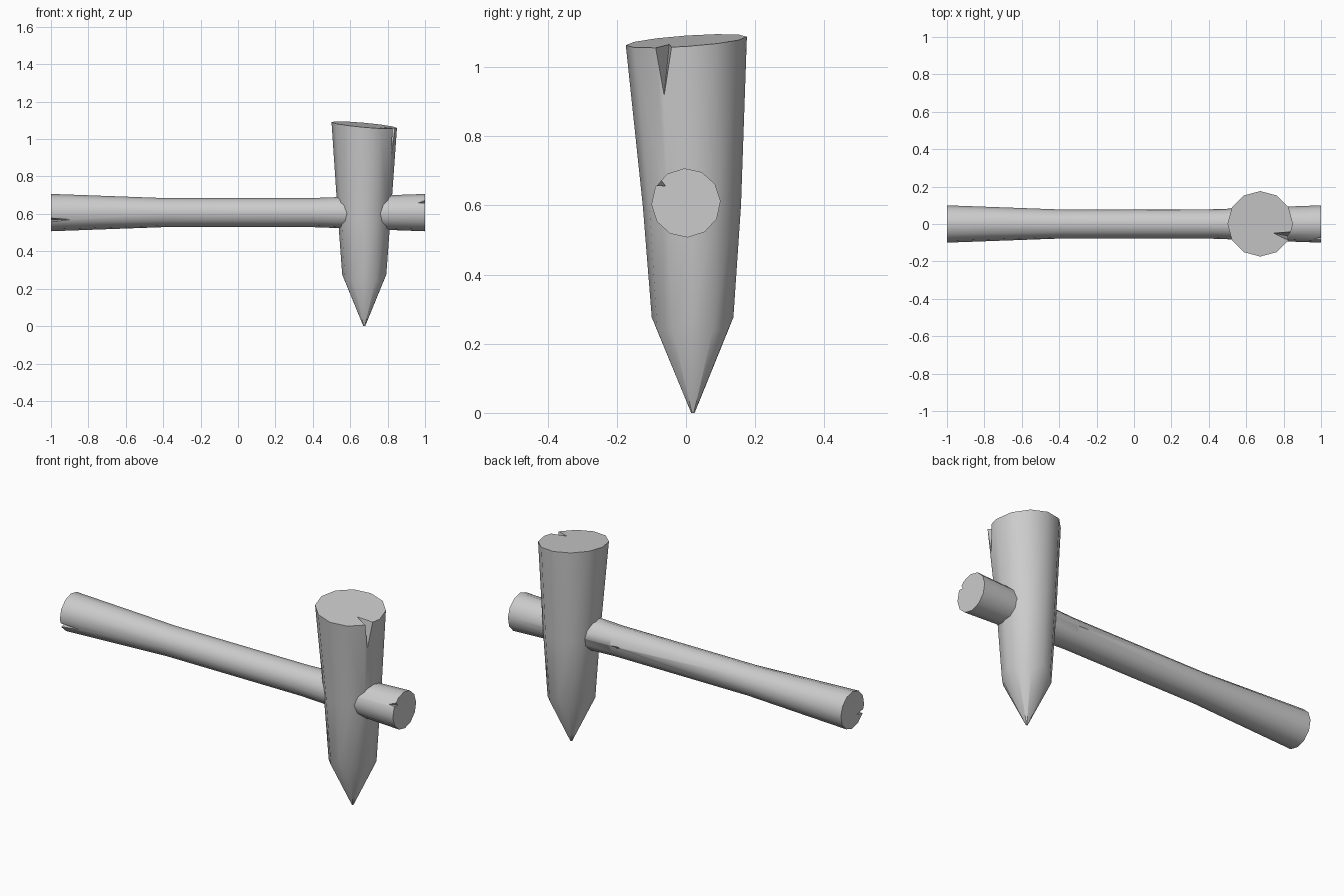
import bpy
from math import sin, cos, tau, pi, radians

if "Cube" in bpy.data.objects:
    bpy.data.objects.remove(bpy.data.objects["Cube"])

SIDES = 12
CX = 0.675  # x position of the stake


def mesh_object(name, verts, faces):
    mesh = bpy.data.meshes.new(name)
    mesh.from_pydata(verts, [], faces)
    ob = bpy.data.objects.new(name, mesh)
    bpy.context.collection.objects.link(ob)
    bpy.context.view_layer.objects.active = ob
    bpy.ops.object.select_all(action='DESELECT')
    ob.select_set(True)
    bpy.ops.object.mode_set(mode='EDIT')
    bpy.ops.mesh.select_all(action='SELECT')
    bpy.ops.mesh.normals_make_consistent(inside=False)
    bpy.ops.object.mode_set(mode='OBJECT')
    return ob


def loft(name, rings):
    """Skin a list of equal rings and cap both ends."""
    n = SIDES
    verts = [v for r in rings for v in r]
    faces = [tuple(range(n)), tuple(range(len(verts) - n, len(verts)))]
    for k in range(len(rings) - 1):
        for i in range(n):
            j = (i + 1) % n
            faces.append((k*n + i, k*n + j, (k+1)*n + j, (k+1)*n + i))
    return mesh_object(name, verts, faces)


def chip(target, points):
    """Cut a four-cornered splinter out of the target."""
    cutter = mesh_object("splinter_cutter", points,
                         [(0, 1, 2), (0, 1, 3), (0, 2, 3), (1, 2, 3)])
    cutter.hide_render = True
    mod = target.modifiers.new("splinter", 'BOOLEAN')
    mod.operation, mod.solver, mod.object = 'DIFFERENCE', 'EXACT', cutter
    bpy.context.view_layer.objects.active = target
    bpy.ops.object.modifier_apply(modifier=mod.name)
    bpy.data.objects.remove(cutter)


def finish(ob):
    bpy.ops.object.select_all(action='DESELECT')
    ob.select_set(True)
    bpy.context.view_layer.objects.active = ob
    bpy.ops.object.shade_smooth_by_angle(angle=radians(38))


angles = [tau * i / SIDES for i in range(SIDES)]

# Cross rail: round log, thicker at both ends
rail = loft("cross_rail", [
    [(x, r * cos(a + 0.05), 0.607 + r * sin(a + 0.05)) for a in angles]
    for x, r in ((-1, 0.1), (-0.4, 0.078), (0.4, 0.078), (1, 0.1))])

# Stake: four-sided hewn point, tapered shaft, slanted top


def stake_ring(r, cy, height):
    return [(CX + r * cos(a), cy + r * sin(a),
             height(r * cos(a), r * sin(a), a)) for a in angles]


def hewn(x, y, a):
    off = (a + pi / 4) % (pi / 2) - pi / 4
    return 0.276 * cos(off)


stake = loft("stake", [
    stake_ring(0.005, 0.02, lambda x, y, a: 0),
    stake_ring(0.118, 0.019, hewn),
    stake_ring(0.142, 0.017, lambda x, y, a: 0.6),
    stake_ring(0.175, 0.001, lambda x, y, a: 1.075 - 0.09 * x + 0.07 * y)])

# Splinter notches: stake top, rail right end, rail left end, rail back
chip(stake, [(0.73, -0.045, 1.10), (0.885, -0.032, 1.10),
             (0.86, -0.112, 1.10), (0.83, -0.065, 0.90)])
chip(rail, [(1.01, -0.053, 0.655), (1.01, -0.115, 0.66),
            (1.01, -0.09, 0.705), (0.94, -0.095, 0.66)])
chip(rail, [(-1.01, -0.035, 0.568), (-1.01, -0.13, 0.585),
            (-1.01, -0.13, 0.545), (-0.875, -0.093, 0.570)])
chip(rail, [(0.30, 0.082, 0.612), (0.43, 0.082, 0.612),
            (0.365, 0.066, 0.602), (0.365, 0.095, 0.640)])

finish(rail)
finish(stake)
